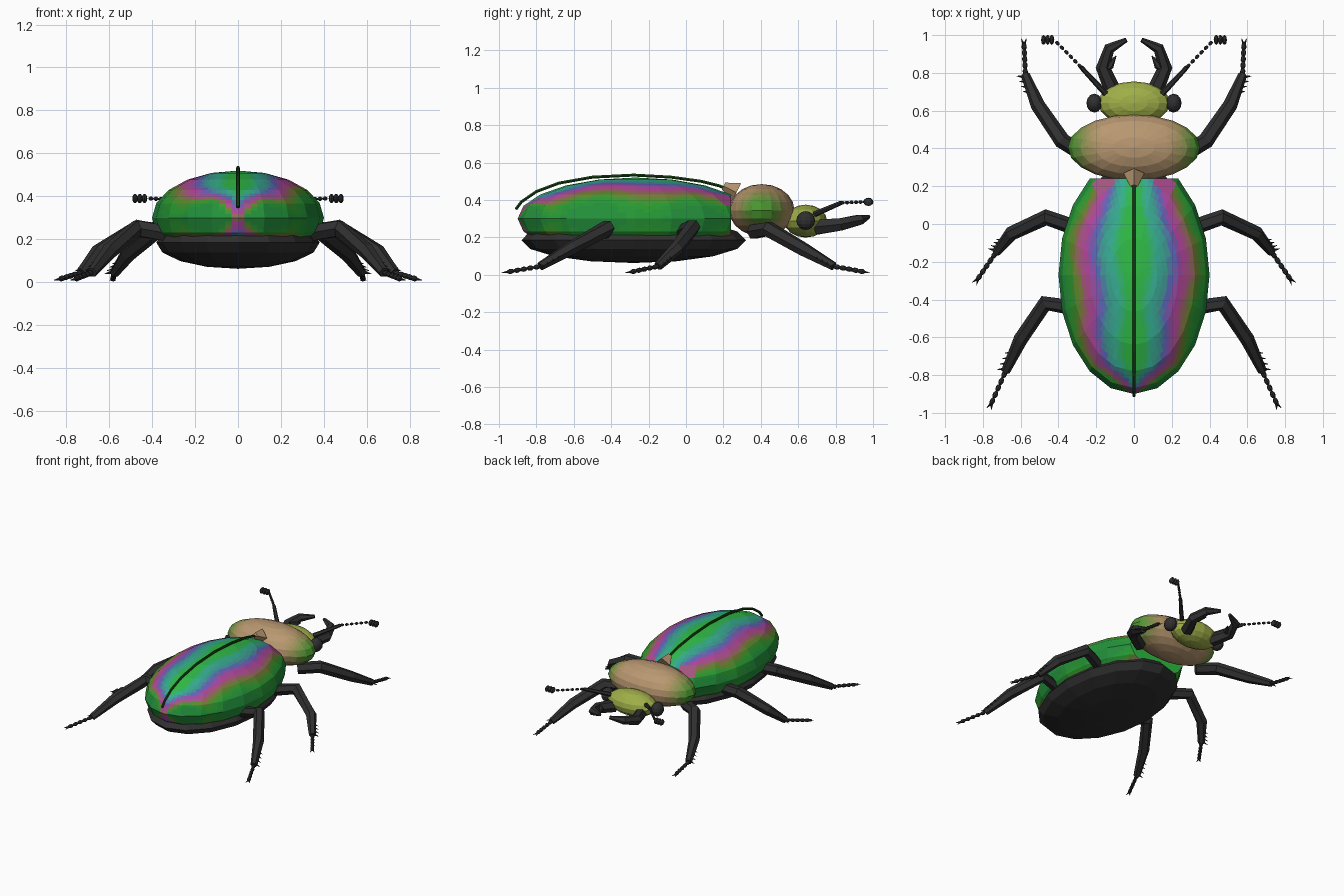
import bpy, bmesh, math
from mathutils import Vector, Matrix

if "Cube" in bpy.data.objects:
    bpy.data.objects.remove(bpy.data.objects["Cube"])


def material(name, rgb):
    # colours are picked as display values and stored as linear
    m = bpy.data.materials.new(name)
    m.diffuse_color = [c ** 2.2 for c in rgb] + [1]
    m.use_nodes = True
    m.node_tree.nodes["Principled BSDF"].inputs["Base Color"].default_value = m.diffuse_color
    return m


def finish(bm, name, mats):
    me = bpy.data.meshes.new(name)
    bmesh.ops.recalc_face_normals(bm, faces=bm.faces)
    bm.to_mesh(me)
    bm.free()
    for m in mats:
        me.materials.append(m)
    ob = bpy.data.objects.new(name, me)
    bpy.context.collection.objects.link(ob)
    return ob


def ball(bm, c, r, u=10, v=6, axis=None):
    # ellipsoid; with axis given, its local z follows that direction
    rot = Vector(axis).to_track_quat('Z', 'Y').to_matrix().to_4x4() if axis else Matrix()
    mat = Matrix.Translation(c) @ rot @ Matrix.Diagonal((*r, 1))
    bmesh.ops.create_uvsphere(bm, u_segments=u, v_segments=v, radius=1, matrix=mat)


def tube(bm, pts, radii, n=6):
    # tapered tube along a path
    pts = [Vector(p) for p in pts]
    rings = []
    for i, (p, r) in enumerate(zip(pts, radii)):
        d = pts[min(i + 1, len(pts) - 1)] - pts[max(i - 1, 0)]
        q = d.to_track_quat('Z', 'Y')
        rings.append([bm.verts.new(p + q @ Vector((r * math.cos(a), r * math.sin(a), 0)))
                      for a in (math.tau * k / n for k in range(n))])
    for a, b in zip(rings, rings[1:]):
        for k in range(n):
            bm.faces.new((a[k], a[(k + 1) % n], b[(k + 1) % n], b[k]))
    bm.faces.new(rings[0][::-1])
    bm.faces.new(rings[-1])


def ramp(stops, t):
    for (t0, c0), (t1, c1) in zip(stops, stops[1:]):
        if t <= t1:
            f = max(0, (t - t0) / (t1 - t0))
            return [a + (b - a) * f for a, b in zip(c0, c1)]
    return stops[-1][1]


def paint(bm, shade, bins):
    # fine flat subdivision so colour bands can be assigned per face
    bmesh.ops.subdivide_edges(bm, edges=bm.edges[:], cuts=3, use_grid_fill=True)
    for f in bm.faces:
        t = min(max(shade(f.calc_center_median()), 0), 0.999)
        f.material_index = int(t * bins)


black = material("black_shell", (0.20, 0.20, 0.20))
seam_green = material("seam_green", (0.12, 0.28, 0.10))
tan = (0.72, 0.59, 0.44)
tan_mat = material("tan", tan)
head_green = material("head_green", (0.62, 0.68, 0.29))

# wing cases: cut ellipsoid with iridescent bands
BINS = 24
bands = [(0, (.20, .74, .26)), (.14, (.20, .72, .30)), (.26, (.22, .68, .58)),
         (.38, (.24, .62, .55)), (.48, (.36, .40, .72)), (.60, (.70, .27, .62)),
         (.68, (.66, .32, .52)), (.78, (.46, .50, .20)), (.88, (.18, .62, .20)), (1, (.15, .55, .25))]
bm = bmesh.new()
ball(bm, (0, -0.27, 0.30), (0.40, 0.63, 0.22), 20, 10)
for co, no in (((0, 0, 0.20), (0, 0, -1)), ((0, 0.24, 0), (0, 1, 0))):
    cut = bmesh.ops.bisect_plane(bm, geom=bm.verts[:] + bm.edges[:] + bm.faces[:],
                                 plane_co=co, plane_no=no, clear_outer=True)
    bmesh.ops.edgeloop_fill(bm, edges=[e for e in cut['geom_cut'] if isinstance(e, bmesh.types.BMEdge)])


def wing_shade(p):
    half = 0.4 * math.sqrt(max(0.02, 1 - ((p.y + 0.27) / 0.63) ** 2))
    u = abs(p.x) / half + 0.05 * math.sin(11 * p.y + 2 * p.x)
    return u + max(0, -0.74 - p.y) * 3


paint(bm, wing_shade, BINS)
finish(bm, "wing_cases", [material(f"wing_band_{i}", ramp(bands, (i + .5) / BINS)) for i in range(BINS)])

# raised seam between the wing cases
bm = bmesh.new()
ridge = [(-.91, .35), (-.88, .39), (-.80, .445), (-.68, .49), (-.5, .522), (-.28, .533),
         (-.08, .522), (.08, .50), (.18, .475), (.25, .445)]
tube(bm, [(0, y, z) for y, z in ridge], [.009] * len(ridge))
finish(bm, "wing_seam", [seam_green])

# belly
bm = bmesh.new()
ball(bm, (0, -0.28, 0.185), (0.38, 0.60, 0.122), 16, 8)
finish(bm, "belly", [black])

# thorax shield, tan fading to green at the sides
bm = bmesh.new()
ball(bm, (0, 0.405, 0.345), (0.35, 0.175, 0.14), 20, 10)
paint(bm, lambda p: (abs(p.x) - 0.16) / 0.18, 8)
fade = [(0, tan), (.35, (.66, .57, .38)), (1, (.30, .58, .20))]
finish(bm, "thorax_shield", [material(f"shield_{i}", ramp(fade, i / 7)) for i in range(8)])

# small triangular plate behind the shield
bm = bmesh.new()
tube(bm, [(0, .27, .44), (0, .20, .475)], [.055, .02], 4)
finish(bm, "back_plate", [tan_mat])

# head
bm = bmesh.new()
ball(bm, (0, 0.64, 0.287), (0.19, 0.115, 0.088), 16, 8)
finish(bm, "head", [head_green])

# leg paths: hip, knee, mid shin, ankle, foot tip (x for the right side)
legs = {
    "front": [(.25, .36, .23), (.38, .44, .245), (.51, .63, .135), (.575, .79, .045), (.582, .955, .015)],
    "middle": [(.28, -.03, .22), (.465, .035, .255), (.65, -.05, .14), (.73, -.15, .045), (.83, -.295, .015)],
    "hind": [(.28, -.45, .22), (.47, -.42, .25), (.60, -.61, .145), (.68, -.78, .045), (.757, -.955, .015)],
}

for side, s in (("right", 1), ("left", -1)):
    def flip(p):
        return Vector((s * p[0], p[1], p[2]))

    # eye
    bm = bmesh.new()
    ball(bm, flip((.21, .64, .29)), (.042, .05, .05), 12, 8)
    finish(bm, side + "_eye", [black])

    # jaw with an inner tooth
    bm = bmesh.new()
    tube(bm, [flip(p) for p in ((.11, .70, .255), (.165, .83, .27), (.13, .93, .295), (.04, .975, .31))],
         [.045, .038, .03, .012])
    tube(bm, [flip(p) for p in ((.165, .81, .27), (.125, .84, .275), (.095, .89, .28))], [.025, .02, .003])
    finish(bm, side + "_jaw", [black])

    # antenna: stalk, beads and three-plate club
    bm = bmesh.new()
    a, b, c = flip((.15, .69, .325)), flip((.28, .83, .385)), flip((.41, .962, .39))
    tube(bm, [a, b], [.016, .012])
    for i in range(6):
        ball(bm, b.lerp(c, (i + .3) / 5.5), (.01, .01, .014), 8, 5, c - b)
    for i in range(3):
        ball(bm, flip((.435 + .022 * i, .975, .39)), (.013, .027, .022), 8, 6)
    finish(bm, side + "_antenna", [black])

    # legs: thigh and shin, shin spines, beaded foot, claws
    for name, path in legs.items():
        hip, knee, shin, ankle, tip = [flip(p) for p in path]
        bm = bmesh.new()
        tube(bm, [hip, knee, shin, ankle], [.042, .043, .038, .024])
        d = (ankle - shin).normalized()
        out = Vector((d.y, -d.x, 0)).normalized()
        out *= 1 if out.x * s > 0 else -1
        for i in range(4):
            p = shin.lerp(ankle, .45 + .17 * i)
            tube(bm, [p + out * .012, p + out * .045 + d * .02], [.009, .001], 4)
        f = tip - ankle
        for i in range(5):
            ball(bm, ankle.lerp(tip, (i + .5) / 5), (.014, .014, .021), 8, 5, f)
        f.normalize()
        for k in (-1, 1):
            tube(bm, [tip - f * .01, tip + f * .028 + Vector((f.y, -f.x, 0)) * .014 * k], [.009, .001], 4)
        finish(bm, f"{side}_{name}_leg", [black])
